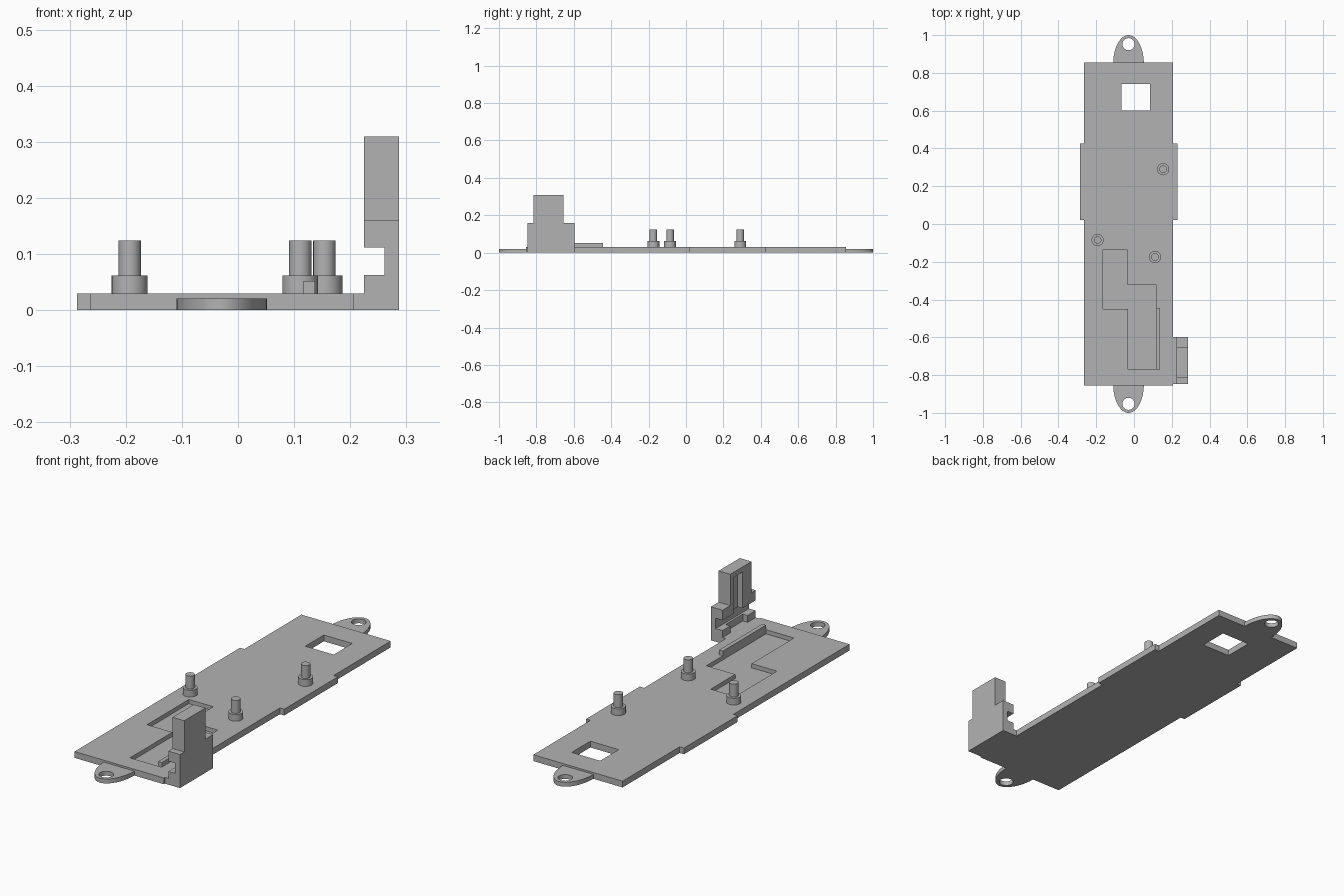
import bpy
import bmesh
from math import cos, sin, pi, radians

if "Cube" in bpy.data.objects:
    bpy.data.objects.remove(bpy.data.objects["Cube"], do_unlink=True)

# Single plain grey plastic
grey = bpy.data.materials.new("grey plastic")
grey.use_nodes = True
colour = (0.45, 0.45, 0.45, 1)
grey.diffuse_color = colour
grey.node_tree.nodes["Principled BSDF"].inputs["Base Color"].default_value = colour


def prism(name, outline, z0, z1):
    """Extrude an xy outline from z0 up to z1."""
    bm = bmesh.new()
    face = bm.faces.new([bm.verts.new((x, y, z0)) for x, y in outline])
    new = bmesh.ops.extrude_face_region(bm, geom=[face])["geom"]
    bmesh.ops.translate(bm, vec=(0, 0, z1 - z0),
                        verts=[v for v in new if isinstance(v, bmesh.types.BMVert)])
    bmesh.ops.recalc_face_normals(bm, faces=bm.faces)
    mesh = bpy.data.meshes.new(name)
    bm.to_mesh(mesh)
    bm.free()
    mesh.materials.append(grey)
    obj = bpy.data.objects.new(name, mesh)
    bpy.context.collection.objects.link(obj)
    return obj


def rect(x0, x1, y0, y1):
    return [(x0, y0), (x1, y0), (x1, y1), (x0, y1)]


def circle(x, y, r, n=40):
    return [(x + r * cos(2 * pi * i / n), y + r * sin(2 * pi * i / n)) for i in range(n)]


def cut(obj, cutters):
    """Subtract each cutter from the object, then discard it."""
    bpy.context.view_layer.objects.active = obj
    for cutter in cutters:
        cutter.hide_render = True
        mod = obj.modifiers.new("cut", "BOOLEAN")
        mod.operation = "DIFFERENCE"
        mod.solver = "EXACT"
        mod.object = cutter
        bpy.ops.object.modifier_apply(modifier=mod.name)
        bpy.data.objects.remove(cutter, do_unlink=True)


def smooth(obj):
    bpy.ops.object.select_all(action="DESELECT")
    obj.select_set(True)
    bpy.context.view_layer.objects.active = obj
    bpy.ops.object.shade_smooth_by_angle(angle=radians(30))


THICK = 0.03
END = 0.855
MID = -0.029

# Base plate with wider middle section
left, right = -0.264, 0.207
plate = prism("base_plate", [
    (left, -END), (right, -END), (right, 0.02), (0.23, 0.02), (0.23, 0.425),
    (right, 0.425), (right, END), (left, END), (left, 0.425),
    (-0.287, 0.425), (-0.287, 0.02), (left, 0.02)], 0, THICK)

# Square window and shallow stepped pocket
window = prism("window_cutter", rect(-0.065, 0.085, 0.6, 0.74), -0.1, 0.1)
pocket = prism("pocket_cutter", [
    (-0.165, -0.135), (-0.165, -0.45), (-0.031, -0.45), (-0.031, -0.77),
    (0.117, -0.77), (0.117, -0.32), (-0.036, -0.32), (-0.036, -0.135)], 0.01, 0.1)
cut(plate, [window, pocket])

# Rib beside the pocket
prism("pocket_rib", rect(0.117, 0.137, -0.77, -0.445), THICK - 0.005, 0.052)

# Half-oval screw tabs at both ends
for name, side in (("front_tab", -1), ("back_tab", 1)):
    arc = [(MID + 0.081 * cos(pi * i / 32), side * (0.85 + 0.15 * sin(pi * i / 32)))
           for i in range(33)]
    tab = prism(name, arc, 0, 0.021)
    cut(tab, [prism("screw_hole_cutter", circle(MID, side * 0.952, 0.032), -0.1, 0.1)])
    smooth(tab)

# Stepped locating pegs
for name, x, y in (("back_peg", 0.154, 0.29), ("right_peg", -0.193, -0.085),
                   ("front_peg", 0.111, -0.175)):
    smooth(prism(name + "_collar", circle(x, y, 0.032), THICK - 0.005, 0.062))
    smooth(prism(name + "_pin", circle(x, y, 0.02), 0.06, 0.124))

# Upright bracket: wide foot and narrower tower, hollowed on the inner side
IN, OUT = 0.225, 0.287
Y0, Y1 = -0.847, -0.597
foot = prism("bracket_foot", rect(IN, OUT, Y0, Y1), 0, 0.16)
cut(foot, [
    prism("slot_cutter", rect(0.2, 0.261, -0.9, -0.5), 0.063, 0.112),
    prism("hollow_cutter", rect(0.2, 0.25, -0.785, -0.655), THICK, 0.112),
    prism("groove_cutter", rect(0.2, 0.25, -0.747, -0.68), 0.1, 0.2)])
tower = prism("bracket_tower", rect(IN, OUT, -0.815, -0.655), 0.16, 0.309)
cut(tower, [prism("groove_cutter", rect(0.2, 0.25, -0.747, -0.68), 0.1, 0.285)])

# Floor strip joining the bracket to the plate
prism("bracket_bridge", rect(right, IN, Y0, Y1), 0, THICK)
